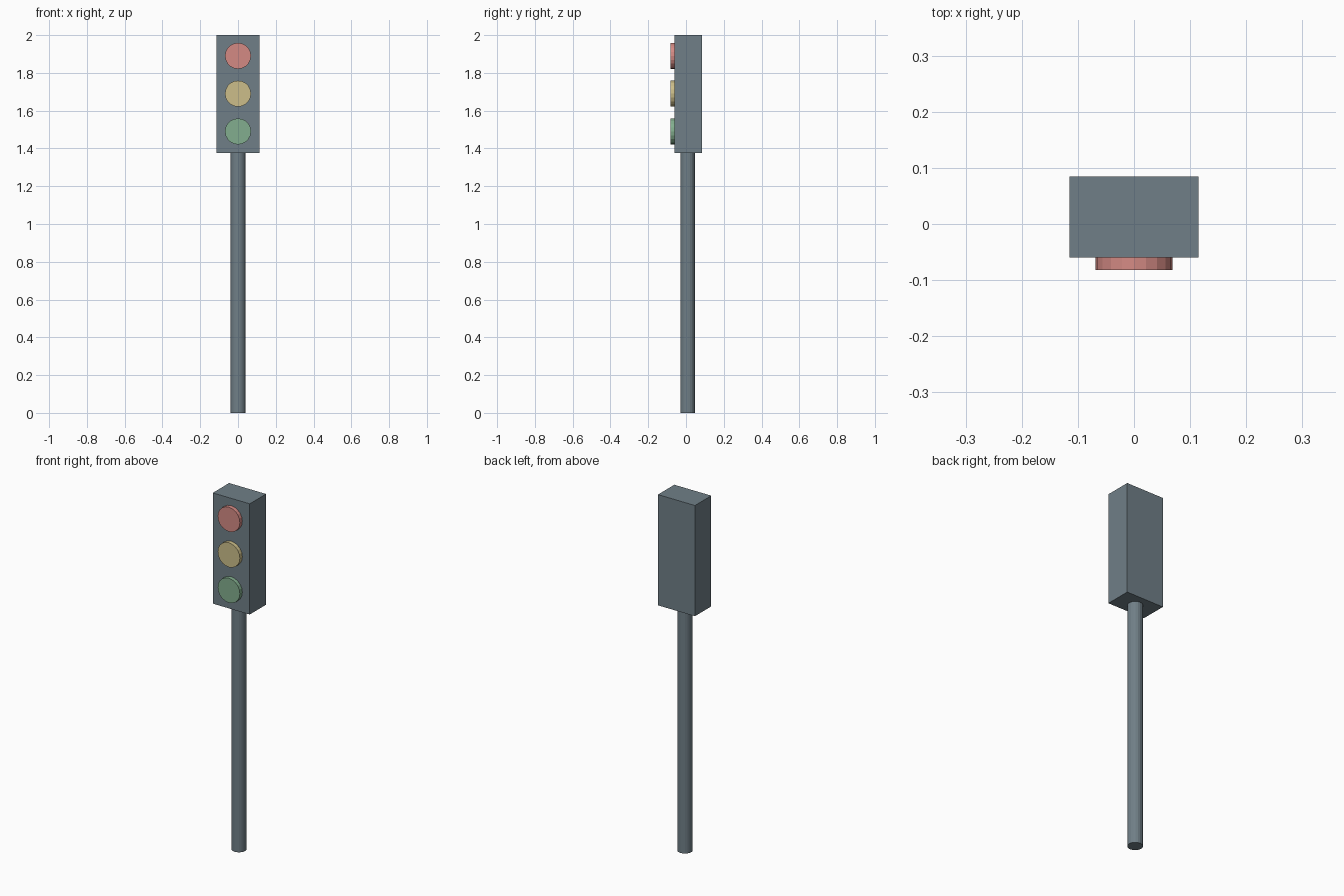
import bpy, math

if "Cube" in bpy.data.objects:
    bpy.data.objects.remove(bpy.data.objects["Cube"])


def material(name, rgb):
    # sRGB 0-255 to linear
    lin = [((c / 255 + 0.055) / 1.055) ** 2.4 for c in rgb]
    m = bpy.data.materials.new(name)
    m.diffuse_color = (*lin, 1)
    m.use_nodes = True
    m.node_tree.nodes["Principled BSDF"].inputs["Base Color"].default_value = m.diffuse_color
    return m


grey = material("slate_grey", (112, 127, 135))
lamps = [("red_light", 1.89, material("soft_red", (212, 138, 132))),
         ("yellow_light", 1.69, material("soft_yellow", (204, 190, 138))),
         ("green_light", 1.49, material("soft_green", (130, 174, 142)))]


def cylinder(name, sides, radius, depth, loc, mat, rot=(0, 0, 0)):
    bpy.ops.mesh.primitive_cylinder_add(vertices=sides, radius=radius, depth=depth,
                                        location=loc, rotation=rot)
    ob = bpy.context.object
    ob.name = name
    ob.data.materials.append(mat)
    return ob


# Signal housing
BOTTOM, TOP = 1.377, 2.0
bpy.ops.mesh.primitive_cube_add(size=1, location=(0, 0.0125, (BOTTOM + TOP) / 2))
housing = bpy.context.object
housing.name = "housing"
housing.scale = (0.23, 0.145, TOP - BOTTOM)
housing.data.materials.append(grey)

# Pole
cylinder("pole", 20, 0.039, BOTTOM, (0, 0.009, BOTTOM / 2), grey)

# Three lamps standing proud of the front face
for name, z, mat in lamps:
    cylinder(name, 20, 0.069, 0.032, (0, -0.066, z), mat, (math.pi / 2, 0, 0))
